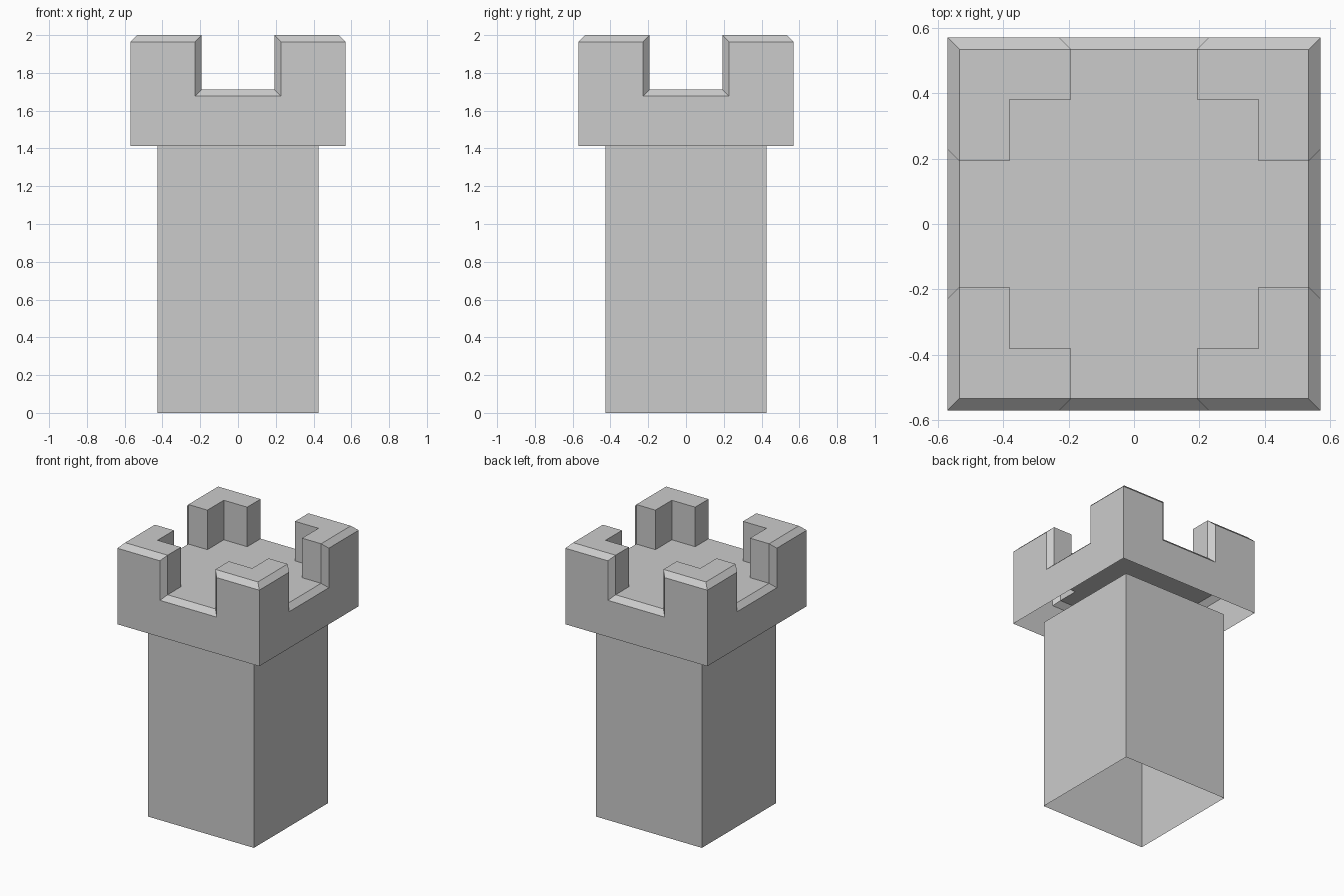
import bpy, bmesh
from math import pi
from mathutils import Matrix

if "Cube" in bpy.data.objects:
    bpy.data.objects.remove(bpy.data.objects["Cube"])


def make_object(name, faces, mirrored):
    """Repeat one side's faces four times around z, mirroring half sides, and weld."""
    bm = bmesh.new()
    for k in range(4):
        rot = Matrix.Rotation(k * pi / 2, 3, 'Z')
        for sx in ((1, -1) if mirrored else (1,)):
            for f in faces:
                pts = f if sx == 1 else f[::-1]
                bm.faces.new([bm.verts.new(rot @ Matrix.Diagonal((sx, 1, 1)) @ Matrix.Translation(p).translation)
                              for p in pts])
    bmesh.ops.remove_doubles(bm, verts=bm.verts[:], dist=1e-4)
    bmesh.ops.dissolve_limit(bm, angle_limit=0.01, verts=bm.verts[:], edges=bm.edges[:])
    me = bpy.data.meshes.new(name)
    bm.to_mesh(me)
    bm.free()
    ob = bpy.data.objects.new(name, me)
    bpy.context.collection.objects.link(ob)
    return ob


O, I, C = 0.57, 0.533, 0.38      # outer wall, bevel inset, merlon inner face
A, W = 0.192, 0.228              # gap half width: inside, at the outer wall
B, T, TL = 1.412, 2.0, 1.964     # head bottom, merlon top, bevel start
D, DL = 1.713, 1.677             # deck, sill bevel start
S = 0.426                        # shaft half width

# Tower shaft: open tube
make_object("tower_shaft", [[(-S, -S, 0), (S, -S, 0), (S, -S, B), (-S, -S, B)]], False)

# Battlement: half of the front side, open underneath
half_side = [
    # outer wall
    [(0, -O, B), (O, -O, B), (O, -O, TL), (W, -O, TL), (W, -O, DL), (0, -O, DL)],
    # bevels: merlon top, gap side, sill
    [(W, -O, TL), (O, -O, TL), (I, -I, T), (A, -I, T)],
    [(W, -O, DL), (W, -O, TL), (A, -I, T), (A, -I, D)],
    [(0, -O, DL), (W, -O, DL), (A, -I, D), (0, -I, D)],
    # merlon top, cheek and inner face
    [(A, -I, T), (I, -I, T), (C, -C, T), (A, -C, T)],
    [(A, -I, D), (A, -I, T), (A, -C, T), (A, -C, D)],
    [(A, -C, D), (A, -C, T), (C, -C, T), (C, -C, D)],
    # deck
    [(0, -I, D), (A, -I, D), (A, -C, D), (C, -C, D), (0, 0, D)],
]
make_object("battlement", half_side, True)
